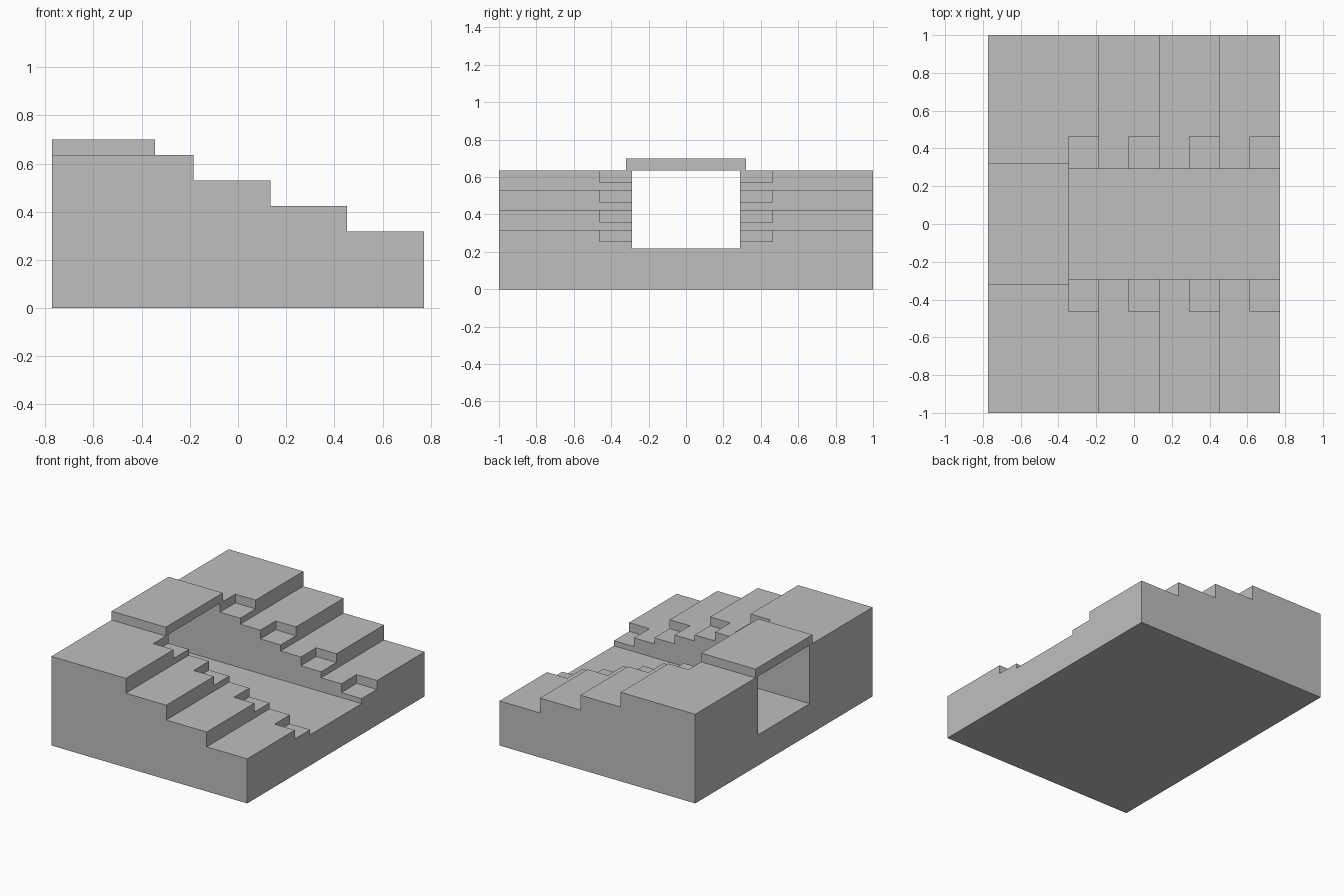
import bpy
import bmesh
from mathutils import Vector

default = bpy.data.objects.get("Cube")
if default:
    bpy.data.objects.remove(default, do_unlink=True)

HALF_X, HALF_Y = 0.773, 1.0
TOP, RISE = 0.636, 0.106
FIRST_EDGE, TREAD = -0.185, 0.319
CHANNEL_HALF, CHANNEL_FLOOR = 0.29, 0.219
NOTCH_HALF, NOTCH_LENGTH, NOTCH_DEPTH = 0.463, 0.16, 0.063

stone = bpy.data.materials.new("grey stone")
stone.use_nodes = True
stone.diffuse_color = (0.52, 0.52, 0.52, 1)
stone.node_tree.nodes["Principled BSDF"].inputs["Base Color"].default_value = (0.52, 0.52, 0.52, 1)


def prism(name, profile, half_width):
    """Extrude an x-z outline symmetrically along y."""
    bm = bmesh.new()
    face = bm.faces.new([bm.verts.new((x, -half_width, z)) for x, z in profile])
    side = bmesh.ops.extrude_face_region(bm, geom=[face])["geom"]
    verts = [v for v in side if isinstance(v, bmesh.types.BMVert)]
    bmesh.ops.translate(bm, verts=verts, vec=Vector((0, 2 * half_width, 0)))
    bmesh.ops.recalc_face_normals(bm, faces=bm.faces)
    mesh = bpy.data.meshes.new(name)
    bm.to_mesh(mesh)
    bm.free()
    mesh.materials.append(stone)
    obj = bpy.data.objects.new(name, mesh)
    bpy.context.collection.objects.link(obj)
    return obj


def block(name, x0, x1, z0, z1, half_width):
    return prism(name, [(x0, z0), (x1, z0), (x1, z1), (x0, z1)], half_width)


def cut(target, cutter):
    cutter.hide_render = True
    mod = target.modifiers.new("cut", 'BOOLEAN')
    mod.operation = 'DIFFERENCE'
    mod.solver = 'EXACT'
    mod.object = cutter
    bpy.context.view_layer.objects.active = target
    bpy.ops.object.modifier_apply(modifier=mod.name)
    bpy.data.objects.remove(cutter, do_unlink=True)


# Terraced body: four steps going down towards +x
edges = [FIRST_EDGE + TREAD * i for i in range(3)] + [HALF_X]
outline = [(HALF_X, 0), (-HALF_X, 0), (-HALF_X, TOP)]
for i, edge in enumerate(edges):
    height = TOP - RISE * i
    outline.append((edge, height))
    if i < 3:
        outline.append((edge, height - RISE))
body = prism("terraced_body", outline, HALF_Y)

# Notches in both banks at the front of each step
for i, edge in enumerate(edges):
    floor = TOP - RISE * i - NOTCH_DEPTH
    cut(body, block("notch_cutter", edge - NOTCH_LENGTH, edge + 0.05, floor, 1, NOTCH_HALF))

# Channel running the whole length
cut(body, block("channel_cutter", -1, 1, CHANNEL_FLOOR, 1.2, CHANNEL_HALF))

# Slab bridging the channel at the high end
block("bridge_slab", -HALF_X, FIRST_EDGE - NOTCH_LENGTH, TOP, 0.699, 0.321)
